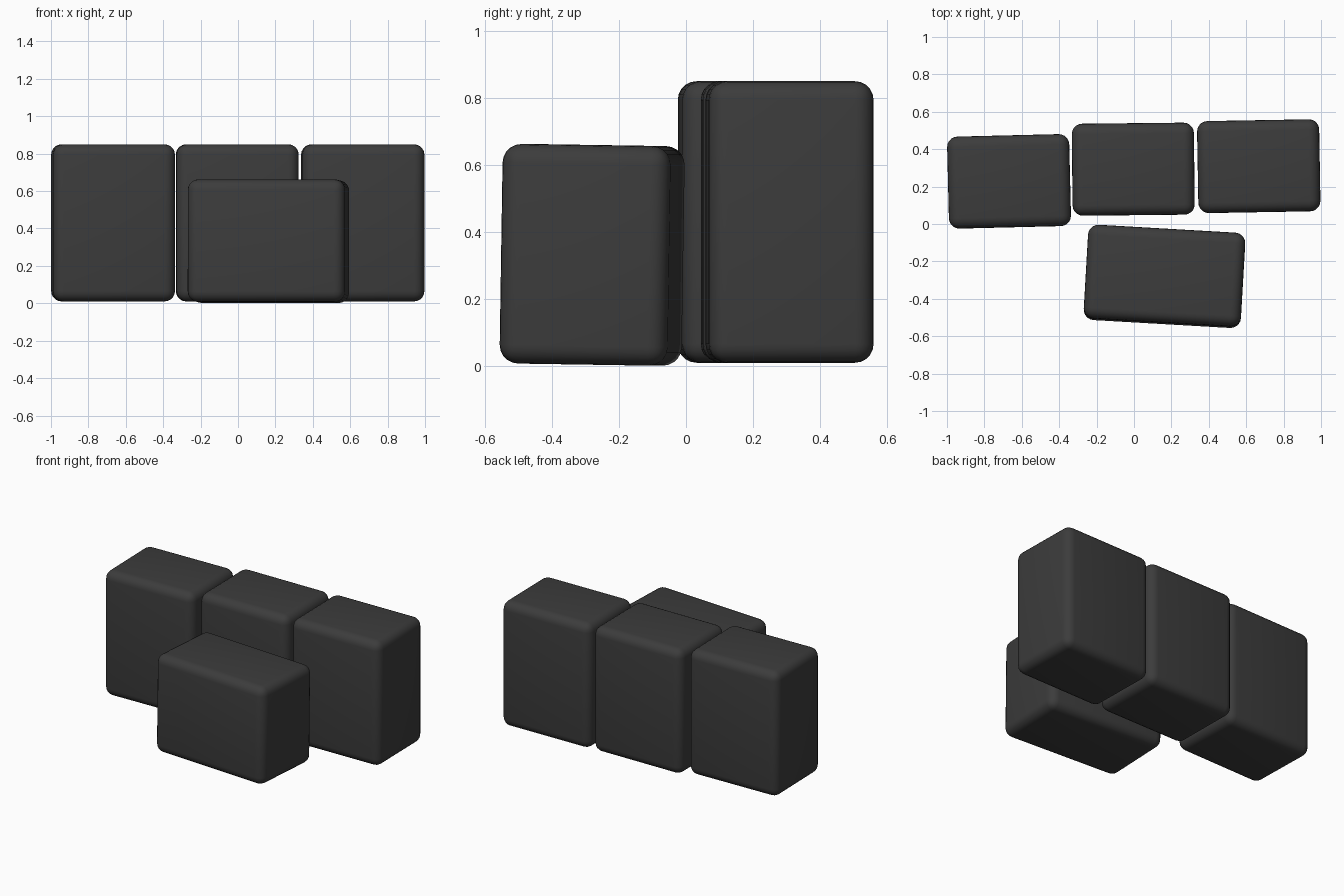
import bpy
from math import radians

cube = bpy.data.objects.get("Cube")
if cube:
    bpy.data.objects.remove(cube, do_unlink=True)

# One charcoal material for every block
charcoal = bpy.data.materials.new("charcoal_grey")
charcoal.use_nodes = True
colour = (0.045, 0.045, 0.045, 1)
charcoal.diffuse_color = colour
charcoal.node_tree.nodes["Principled BSDF"].inputs["Base Color"].default_value = colour


def rounded_block(name, size, centre, tilt=0, turn=0):
    """Soft-edged box, turned about z and tilted about its own x axis."""
    bpy.ops.mesh.primitive_cube_add(size=1)
    block = bpy.context.object
    block.name = name
    block.scale = size
    bpy.ops.object.transform_apply(location=False, rotation=False, scale=True)
    bevel = block.modifiers.new("soft_edges", "BEVEL")
    bevel.width = 0.056
    bevel.segments = 5
    bpy.ops.object.modifier_apply(modifier=bevel.name)
    bpy.ops.object.shade_smooth_by_angle(angle=radians(40))
    block.location = centre
    block.rotation_euler = (radians(tilt), 0, radians(turn))
    block.data.materials.append(charcoal)
    return block


# Row of three upright blocks at the back
upright = (0.653, 0.492, 0.84)
rounded_block("right_back_block", upright, (-0.668, 0.228, 0.43), turn=1.4)
rounded_block("middle_back_block", upright, (-0.004, 0.293, 0.43), turn=0.6)
rounded_block("left_back_block", upright, (0.667, 0.309, 0.43), turn=1)

# Lower, wider block in front, slightly askew
rounded_block("front_block", (0.842, 0.502, 0.655), (0.163, -0.28, 0.332),
              tilt=-0.9, turn=-3.3)
